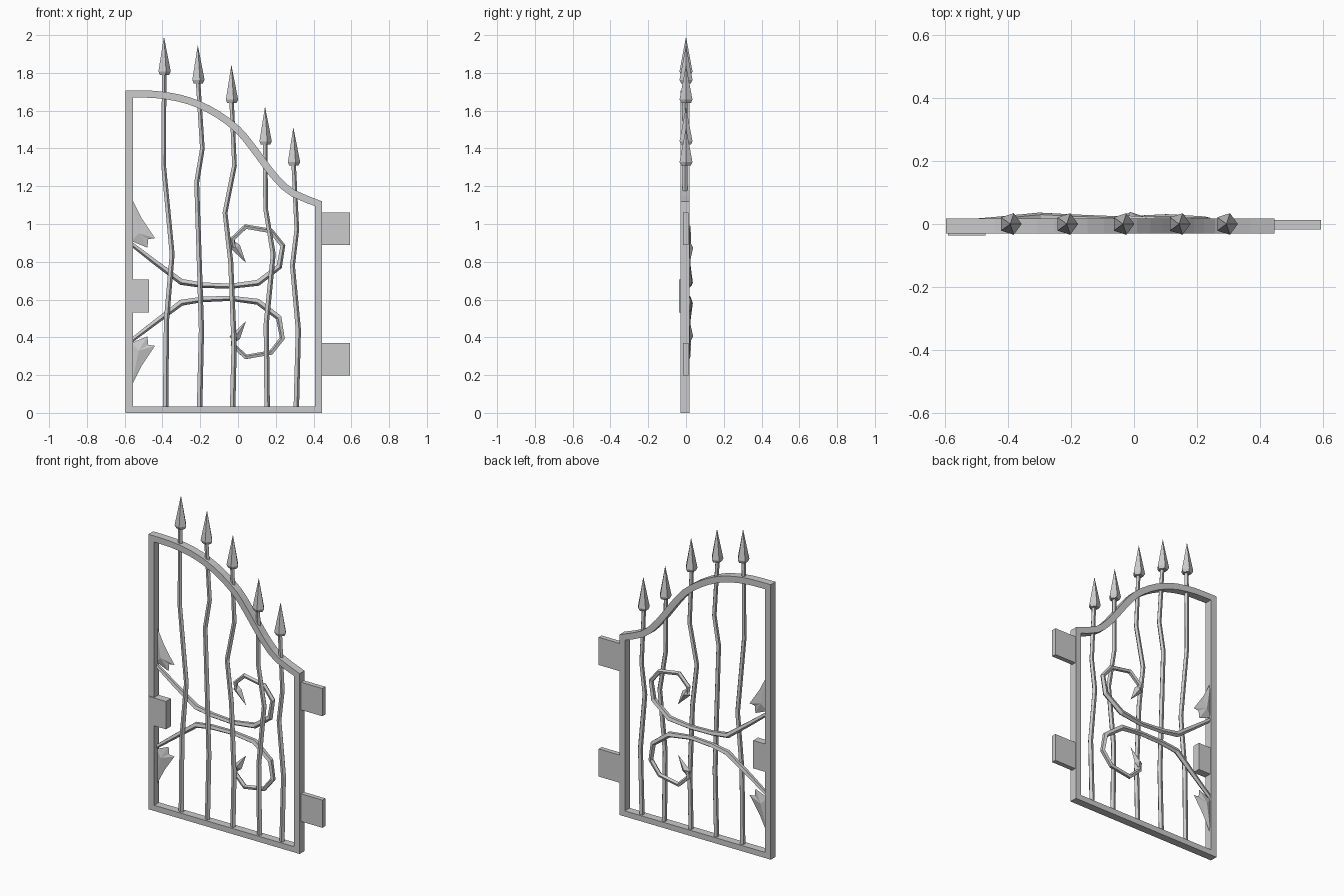
import bpy, bmesh, math
from mathutils import Vector

if "Cube" in bpy.data.objects:
    bpy.data.objects.remove(bpy.data.objects["Cube"])


def finish(name, bm):
    bmesh.ops.recalc_face_normals(bm, faces=bm.faces)
    me = bpy.data.meshes.new(name)
    bm.to_mesh(me)
    bm.free()
    ob = bpy.data.objects.new(name, me)
    bpy.context.collection.objects.link(ob)
    return ob


def box(name, x0, x1, y0, y1, z0, z1):
    bm = bmesh.new()
    bmesh.ops.create_cube(bm, size=1)
    for v in bm.verts:
        v.co = ((x0 + x1) / 2 + v.co.x * (x1 - x0),
                (y0 + y1) / 2 + v.co.y * (y1 - y0),
                (z0 + z1) / 2 + v.co.z * (z1 - z0))
    return finish(name, bm)


def tube(name, pts, radii, sides=5):
    """Faceted tube along points lying roughly in the xz plane."""
    bm = bmesh.new()
    pts = [Vector(p) for p in pts]
    rings = []
    for i, p in enumerate(pts):
        t = Vector((0, 0, 0))
        if i > 0:
            t += (p - pts[i - 1]).normalized()
        if i < len(pts) - 1:
            t += (pts[i + 1] - p).normalized()
        t.normalize()
        n = Vector((0, 1, 0)).cross(t).normalized()
        b = t.cross(n)
        rings.append([bm.verts.new(p + radii[i] * (n * math.cos(a) + b * math.sin(a)))
                      for a in (k * math.tau / sides for k in range(sides))])
    for r, s in zip(rings, rings[1:]):
        for k in range(sides):
            j = (k + 1) % sides
            bm.faces.new((r[k], r[j], s[j], s[k]))
    bm.faces.new(rings[0])
    bm.faces.new(rings[-1])
    return finish(name, bm)


def leaf(name, outline, centre, y, thick):
    """Thin faceted blade: flat outline with a raised centre on both sides."""
    bm = bmesh.new()
    rim = [bm.verts.new((x, y, z)) for x, z in outline]
    for s in (-1, 1):
        c = bm.verts.new((centre[0], y + s * thick, centre[1]))
        for a, b in zip(rim, rim[1:] + rim[:1]):
            bm.faces.new((a, b, c))
    return finish(name, bm)


# Frame: closed ring with the sweeping top rail
key = [Vector(p) for p in ((-.593, 1.708), (-.44, 1.705), (-.307, 1.685), (-.2, 1.65),
                           (-.095, 1.595), (.01, 1.515), (.09, 1.42), (.16, 1.325),
                           (.222, 1.248), (.30, 1.18), (.445, 1.12))]
ext = [key[0] * 2 - key[1]] + key + [key[-1] * 2 - key[-2]]
top = []
for i in range(1, len(ext) - 2):
    a, b, c, d = ext[i - 1:i + 3]
    top += [b, (9 * (b + c) - a - d) / 16]
top.append(key[-1])
inner_top = [Vector((-.555, 1.67))]
for i in range(1, len(top) - 1):
    t = (top[i + 1] - top[i - 1]).normalized()
    inner_top.append(top[i] + Vector((t.y, -t.x)) * .038)
inner_top.append(Vector((.407, 1.095)))
top[0].x = -.595
outer = [Vector((-.595, 0)), Vector((.445, 0))] + top[::-1]
inner = [Vector((-.555, .035)), Vector((.407, .035))] + inner_top[::-1]
bm = bmesh.new()
loops = [[bm.verts.new((p.x, y, p.y)) for p in loop]
         for loop, y in ((outer, -.03), (inner, -.03), (inner, .018), (outer, .018))]
for k in range(4):
    A, B = loops[k], loops[(k + 1) % 4]
    for i in range(len(A)):
        j = (i + 1) % len(A)
        bm.faces.new((A[i], A[j], B[j], B[i]))
finish("gate_frame", bm)

# Hinge plates and lock box
for i, z in enumerate((.197, .89)):
    box(f"hinge_plate_{i + 1}", .44, .592, -.017, .012, z, z + .172)
box("lock_box", -.59, -.47, -.036, .012, .532, .705)

# Crooked upright bars with five-sided spear tips
bars = [
    ([(-.385, .02), (-.38, .49), (-.35, .84), (-.395, 1.31), (-.392, 1.81)], 1.99),
    ([(-.205, .02), (-.195, .44), (-.205, .76), (-.22, 1.22), (-.19, 1.40), (-.213, 1.76)], 1.945),
    ([(-.03, .02), (-.022, .36), (-.04, .80), (-.07, 1.06), (-.02, 1.31), (-.035, 1.65)], 1.84),
    ([(.153, .02), (.148, .47), (.185, .84), (.145, 1.08), (.143, 1.44)], 1.62),
    ([(.307, .02), (.318, .44), (.287, .78), (.31, .97), (.293, 1.33)], 1.51),
]
for i, (path, tip) in enumerate(bars):
    n = len(path)
    tube(f"bar_{i + 1}", [(x, -.005, z) for x, z in path],
         [.016 - .003 * k / (n - 1) for k in range(n)])
    x = path[-1][0]
    tube(f"spear_tip_{i + 1}", [(x, 0, tip - .2), (x, 0, tip - .182), (x, 0, tip)],
         [.027, .036, .0005])

# Curling vines with leaves, mirrored about z = 0.64
vine = [(-.57, 0, .90), (-.44, .008, .80), (-.30, .019, .695), (-.19, .015, .678),
        (-.04, .01, .672), (.105, .014, .69), (.217, .008, .775), (.236, .006, .885),
        (.175, .008, .962), (.04, .01, .985), (-.028, .014, .92), (-.025, .018, .88)]
vine_r = [.012, .015, .018, .016, .015, .018, .017, .015, .014, .014, .014, .01]
leaf_pts = [(-.565, 1.14), (-.51, 1.03), (-.44, .925), (-.475, .92), (-.48, .875), (-.565, .91)]
barb_pts = [(-.045, .875), (.042, .795), (.01, .888), (-.02, .91)]
for side, s in (("upper", 1), ("lower", -1)):
    def m(z):
        return .64 + s * (z - .64)
    tube(f"{side}_vine", [(x, y, m(z)) for x, y, z in vine], vine_r)
    leaf(f"{side}_leaf", [(x, m(z)) for x, z in leaf_pts], (-.525, m(.95)), .004, .014)
    leaf(f"{side}_vine_barb", [(x, m(z)) for x, z in barb_pts], (-.012, m(.875)), .02, .018)
